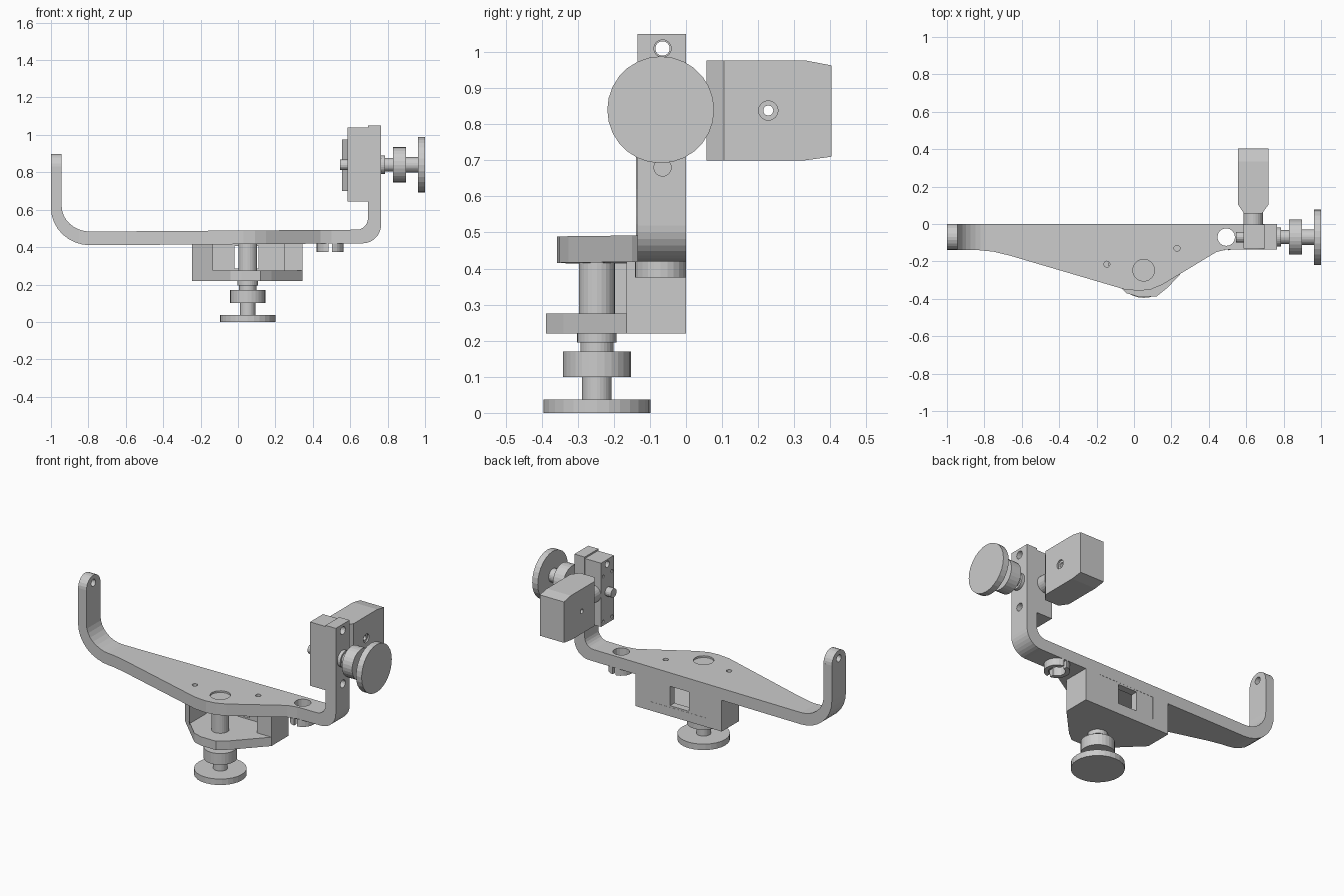
import bpy, bmesh, math
from mathutils import Vector

if "Cube" in bpy.data.objects:
    bpy.data.objects.remove(bpy.data.objects["Cube"])


def prism(name, pts, axis, lo, hi):
    """Extrude a 2D outline along an axis (x: pts are y,z; y: x,z; z: x,y)."""
    def place(p, d):
        return {'x': (d, p[0], p[1]), 'y': (p[0], d, p[1]), 'z': (p[0], p[1], d)}[axis]
    bm = bmesh.new()
    face = bm.faces.new([bm.verts.new(place(p, lo)) for p in pts])
    ext = bmesh.ops.extrude_face_region(bm, geom=[face])
    step = Vector(place((0, 0), hi - lo))
    bmesh.ops.translate(bm, vec=step, verts=[v for v in ext['geom'] if isinstance(v, bmesh.types.BMVert)])
    bmesh.ops.recalc_face_normals(bm, faces=bm.faces)
    mesh = bpy.data.meshes.new(name)
    bm.to_mesh(mesh)
    bm.free()
    ob = bpy.data.objects.new(name, mesh)
    bpy.context.collection.objects.link(ob)
    return ob


def arc(c, rx, rz, a0, a1, n=8):
    return [(c[0] + rx * math.cos(math.radians(a0 + (a1 - a0) * i / n)),
             c[1] + rz * math.sin(math.radians(a0 + (a1 - a0) * i / n))) for i in range(n + 1)]


def cyl(name, c, r, axis, lo, hi, n=24):
    return prism(name, arc(c, r, r, 0, 360, n)[:-1], axis, lo, hi)


def box(name, x0, x1, y0, y1, z0, z1):
    return prism(name, [(x0, y0), (x1, y0), (x1, y1), (x0, y1)], 'z', z0, z1)


def combine(ob, other, op='DIFFERENCE'):
    other.hide_render = True
    mod = ob.modifiers.new(op, 'BOOLEAN')
    mod.operation, mod.object, mod.solver = op, other, 'EXACT'
    bpy.context.view_layer.objects.active = ob
    bpy.ops.object.modifier_apply(modifier=mod.name)
    bpy.data.objects.remove(other)


PIVOT = (-0.07, 0.84)      # tilt axis (y, z)
PAN = (0.052, -0.247)      # pan axis (x, y)
PORT = (0.493, -0.07)      # cable port (x, y)

# U-shaped bracket: bent strip trimmed to its plan outline
strip = ([(-1, 0.83)] + arc((-0.79, 0.61), 0.21, 0.20, 180, 270) +
         arc((0.665, 0.52), 0.10, 0.10, 270, 360) + [(0.765, 1.05), (0.695, 1.05)] +
         arc((0.635, 0.555), 0.06, 0.062, 360, 270, 6) +
         arc((-0.79, 0.62), 0.153, 0.137, 270, 180) + [(-0.943, 0.83)])
bracket = prism('bracket', strip, 'y', -0.5, 0)
plan = [(-1.1, 0.0), (-1.1, -0.138), (-0.85, -0.138), (-0.75, -0.148), (-0.66, -0.17),
        (-0.10, -0.335), (-0.05, -0.35), (0.03, -0.357), (0.09, -0.35), (0.15, -0.325),
        (0.44, -0.15), (0.50, -0.135), (1.1, -0.135), (1.1, 0.0)]
combine(bracket, prism('plan_cutter', plan, 'z', 0, 2), 'INTERSECT')
combine(bracket, prism('arm_tip', arc((-0.069, 0.829), 0.069, 0.07, 0, 180, 12), 'x', -1, -0.943), 'UNION')
for c, r in ((PORT, 0.047), ((-0.145, -0.215), 0.016), ((0.23, -0.13), 0.016)):
    combine(bracket, cyl('hole', c, r, 'z', 0.38, 0.53, 16))
combine(bracket, cyl('pan_recess', PAN, 0.058, 'z', 0.478, 0.6))
combine(bracket, cyl('arm_tip_hole', (-0.069, 0.85), 0.022, 'x', -1.1, -0.9, 16))
for z in (1.01, 0.68):
    combine(bracket, cyl('arm_hole', (-0.065, z), 0.024, 'x', 0.66, 0.8, 16))

# slotted port collar beneath the bar
collar = cyl('port_collar', PORT, 0.072, 'z', 0.375, 0.42)
combine(collar, cyl('bore', PORT, 0.047, 'z', 0.3, 0.5, 16))
combine(collar, box('slot', 0.483, 0.503, -0.3, 0.2, 0.3, 0.5))

# gear housing under the bar: floor, side walls and windowed back wall
prism('housing_floor', [(-0.245, 0), (-0.245, -0.17), (-0.04, -0.37), (0.02, -0.388), (0.12, -0.388),
                        (0.18, -0.34), (0.345, -0.165), (0.345, 0)], 'z', 0.22, 0.275)
prism('housing_left_wall', [(-0.245, 0), (-0.245, -0.17), (-0.135, -0.28), (-0.135, 0)], 'z', 0.27, 0.42)
box('housing_right_wall', 0.245, 0.345, -0.165, 0, 0.27, 0.42)
back = box('housing_back_wall', -0.14, 0.25, -0.045, -0.001, 0.27, 0.42)
combine(back, box('window', -0.02, 0.11, -0.1, 0.1, 0.285, 0.405))
cyl('pan_shaft', PAN, 0.05, 'z', 0.27, 0.48)


# clamp knob stack: (start, end, radius) along its axis
def knob(prefix, c, axis, parts):
    for part, lo, hi, r in parts:
        cyl(prefix + part, c, r, axis, lo, hi, 28)


knob('pan_', PAN, 'z', [('washer', 0.195, 0.222, 0.055), ('neck', 0.165, 0.2, 0.046),
                        ('collar', 0.10, 0.17, 0.094), ('stem', 0.03, 0.105, 0.041),
                        ('disk', 0.0, 0.037, 0.148)])
knob('tilt_', PIVOT, 'x', [('washer', 0.764, 0.785, 0.05), ('neck', 0.78, 0.835, 0.037),
                           ('collar', 0.828, 0.897, 0.094), ('stem', 0.89, 0.966, 0.041),
                           ('disk', 0.962, 1.0, 0.148)])

# tilt gearbox on the inner side of the right arm, with its output stub
gearbox = box('tilt_gearbox', 0.585, 0.695, -0.13, -0.003, 0.645, 1.04)
combine(gearbox, cyl('hole', (-0.065, 1.01), 0.02, 'x', 0.5, 0.8, 16))
for y in (-0.11, -0.025):
    for z in (0.67, 0.95):
        combine(gearbox, cyl('screw_hole', (y, z), 0.01, 'x', 0.5, 0.61, 10))
cyl('output_stub', PIVOT, 0.028, 'x', 0.545, 0.6, 16)

# motor: tapered front collar, body with clipped rear corners, cross hole
cyl('motor_neck', (0.637, 0.84), 0.052, 'y', -0.02, 0.075)
motor = prism('motor', [(0.588, 0.057), (0.685, 0.057), (0.72, 0.105), (0.72, 0.405),
                        (0.555, 0.405), (0.555, 0.105)], 'z', 0.70, 0.976)
side = [(0.0, 0.70), (0.33, 0.70), (0.403, 0.71), (0.403, 0.963), (0.335, 0.976), (0.0, 0.976)]
combine(motor, prism('side_cutter', side, 'x', 0.4, 0.9), 'INTERSECT')
combine(motor, cyl('motor_hole', (0.228, 0.838), 0.014, 'x', 0.4, 0.9, 12))
combine(motor, cyl('counterbore', (0.228, 0.838), 0.027, 'x', 0.71, 0.9, 16))
